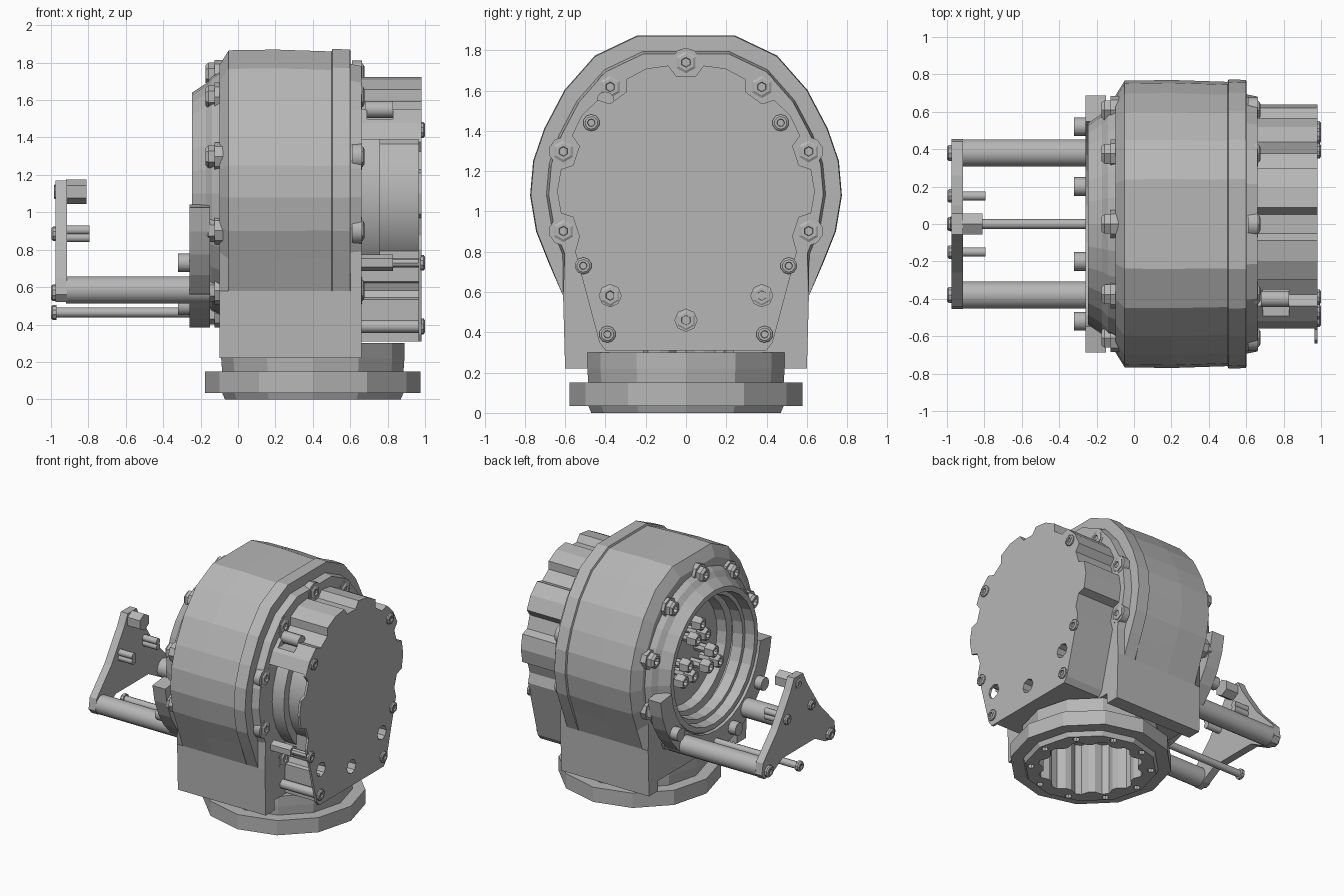
import bpy, bmesh, math
from math import sin, cos, pi, radians

if "Cube" in bpy.data.objects:
    bpy.data.objects.remove(bpy.data.objects["Cube"], do_unlink=True)

grey = bpy.data.materials.new("plain grey")
grey.use_nodes = True
grey.diffuse_color = (0.47, 0.47, 0.47, 1)
grey.node_tree.nodes["Principled BSDF"].inputs["Base Color"].default_value = (0.47, 0.47, 0.47, 1)
CZ = 1.1      # height of the main axis
BX = 0.4      # x of the base axis


def loft(name, rings, hollow=False, smooth=False):
    """Skin equal-length rings; hollow joins last to first instead of capping."""
    bm = bmesh.new()
    rows = [[bm.verts.new(p) for p in r] for r in rings]
    n = len(rows[0])
    pairs = list(zip(rows, rows[1:])) + ([(rows[-1], rows[0])] if hollow else [])
    for a, b in pairs:
        for i in range(n):
            j = (i + 1) % n
            bm.faces.new((a[i], a[j], b[j], b[i]))
    if not hollow:
        bm.faces.new(rows[0][::-1])
        bm.faces.new(rows[-1])
    bmesh.ops.recalc_face_normals(bm, faces=bm.faces)
    me = bpy.data.meshes.new(name)
    bm.to_mesh(me)
    bm.free()
    ob = bpy.data.objects.new(name, me)
    bpy.context.collection.objects.link(ob)
    me.materials.append(grey)
    if smooth:
        bpy.ops.object.select_all(action='DESELECT')
        ob.select_set(True)
        bpy.context.view_layer.objects.active = ob
        bpy.ops.object.shade_smooth_by_angle(angle=radians(40))
    return ob


def xring(x, r, n=24, y=0, z=CZ):
    return [(x, y + r * sin(2 * pi * i / n), z + r * cos(2 * pi * i / n)) for i in range(n)]


def zring(z, r, n=12, x=BX, y=0):
    return [(x + r * cos(2 * pi * i / n), y + r * sin(2 * pi * i / n), z) for i in range(n)]


def rod(name, x0, x1, r, y, z, n=16):
    return loft(name, [xring(x0, r, n, y, z), xring(x1, r, n, y, z)], smooth=n > 8)


def prism(name, outline, x0, x1):
    return loft(name, [[(x, y, z) for y, z in outline] for x in (x0, x1)])


def bolt(name, x0, x1, r, y, z, n=6):
    """Head with a chamfered rim and a socket; x1 is the outer end."""
    d = x1 - x0
    return loft(name, [xring(x0, r, n, y, z), xring(x0 + .7 * d, r, n, y, z), xring(x1, .75 * r, n, y, z),
                       xring(x1, .45 * r, n, y, z), xring(x0 + .5 * d, .4 * r, n, y, z)])


def cut(ob, *cutters):
    for c in cutters:
        m = ob.modifiers.new("cut", 'BOOLEAN')
        m.operation = 'DIFFERENCE'
        m.object = c
        m.solver = 'EXACT'
        bpy.context.view_layer.objects.active = ob
        bpy.ops.object.modifier_apply(modifier=m.name)


def mirror_outline(half):
    return half + [(-y, z) for y, z in reversed(half)]


helpers = []


def helper(ob):
    ob.hide_render = True
    helpers.append(ob)
    return ob


# main body: rounded top over a square foot
half = [(.24, 1.87), (.45, 1.77), (.6, 1.6), (.7, 1.41), (.755, 1.25), (.77, 1.08), (.74, .9),
        (.68, .75), (.61, .58), (.6, .22), (.49, .22), (.49, .3)]
outline = mirror_outline(half)


def section(x, s):
    return [(x, y * s, CZ + (z - CZ) * s) if z > .6 else (x, y, z) for y, z in outline]


body = loft("main_body", [section(x, s) for x, s in
            ((-.1, .89), (-.05, .995), (.2, 1), (.5, .987), (.505, 1.005), (.6, 1.0), (.602, .9), (.66, .885))])

# lobed bore in the base and round bowl in the left-hand face
lobes = [.35 + (.025 if i % 4 < 2 else -.015) for i in range(48)]


def lobed(z):
    return [(BX + r * cos(2 * pi * i / 48), r * sin(2 * pi * i / 48), z) for i, r in enumerate(lobes)]


bore = helper(loft("bore_cutter", [lobed(-.1), lobed(.4)]))
bowl = helper(rod("bowl_cutter", -.3, .02, .5, 0, CZ, 32))
cut(body, bore, bowl)

# base: lip, flange, collar
base = loft("base_flange", [zring(0, .47), zring(.035, .485), zring(.035, .577), zring(.15, .577),
                            zring(.15, .485), zring(.22, .49), zring(.3, .49)])
holes = [helper(loft("base_hole_cutter", [zring(z, .025, 8, BX + .425 * cos(a), .425 * sin(a)) for z in (-.05, .05)]))
         for a in [2 * pi * k / 10 for k in range(10)]]
cut(base, bore, *holes)

# stepped ring around the bowl
loft("bowl_ring", [xring(x, r, 28) for x, r in
                   ((-.09, .66), (-.14, .63), (-.17, .59), (-.245, .54), (-.245, .5), (-.17, .49),
                    (-.17, .46), (-.09, .45))], hollow=True)
loft("bowl_inner_step", [xring(x, r, 28) for x, r in ((.03, .5), (-.05, .5), (-.05, .43), (.03, .41))], hollow=True)

# ten bolts on each face of the body; the outer ones sit flush
for k in range(10):
    a = 2 * pi * k / 10
    y, z = .64 * sin(a), CZ + .64 * cos(a)
    rod("outer_boss", .61, .662, .072, y, z, 10)
    bolt("outer_bolt", .65, .675, .055, y, z)
    rod("inner_boss", -.08, -.125, .075, y, z, 8)
    bolt("inner_bolt", -.12, -.175, .06, y, z)

# three clusters of nuts on the bowl floor
for k in range(3):
    a = 2 * pi * k / 3
    for j in range(3):
        b = a + 2 * pi * j / 3
        y, z = .18 * sin(a) + .068 * sin(b), CZ + .18 * cos(a) + .068 * cos(b)
        rod("floor_stud", .03, -.1, .035, y, z, 8)
        bolt("floor_nut", -.08, -.15, .055, y, z)

# drive housing: fluted drum with a notch at each bolt, flat skirt below
edge = []
for k in range(4):
    for da, r in ((-8, .63), (-5, .575), (5, .575), (8, .63), (18, .64)):
        a = radians(36 * k + da)
        if a >= 0 and not (k == 3 and da > 5):
            edge.append((r * sin(a), CZ + r * cos(a)))
edge += [(.55, .8), (.43, .35), (.4, .31)]
plate_outline = mirror_outline(edge)
housing = prism("drive_housing", plate_outline, .65, .965)
plate = prism("cover_plate", plate_outline, .964, .982)
opening = helper(prism("opening_cutter", [(-1, .1), (-.36, .1), (-.36, 1.39), (-1, 1.39)], .6, .9645))
pocket = helper(prism("pocket_cutter", [(-.7, 1.5), (-.35, 1.5), (-.35, 1.8), (-.7, 1.8)], .69, .83))
ports = [helper(rod("port_cutter", .67, 1.1, .055, .64 * sin(a), CZ + .64 * cos(a), 8))
         for a in (radians(144), pi, radians(216))]
cut(housing, opening, pocket, *ports)
cut(plate, *ports)
rod("pocket_screw", .68, .83, .045, -.4, 1.55, 10)
rod("drive_disc", .65, .76, .52, 0, 1.08, 28)
rod("drive_core", .75, .966, .46, 0, 1.08, 28)

# cover screws and the posts in the open side
for s in (-1, 1):
    for y, z in ((.47, 1.44), (.51, .73), (.39, .39)):
        bolt("cover_screw", .975, 1.0, .042, s * y, z, 10)
rod("cover_post_lower", .65, .97, .035, -.39, .39, 10)
rod("side_post", .65, .83, .045, -.5, .73, 6)
rod("side_post_tip", .83, .97, .025, -.5, .73, 8)

# crescent mount hugging the lower part of the bowl ring
arc = [radians(96 + 168 * i / 16) for i in range(17)]
crescent = [(.69 * sin(a), CZ + .715 * cos(a)) for a in arc] + \
           [(.55 * sin(a), CZ + .55 * cos(a)) for a in reversed(arc)]
prism("crescent_mount", crescent, -.26, -.15)

# sensor bracket on two thick arms
prism("bracket_plate", mirror_outline([(.055, 1.17), (.1, 1.08), (.26, .84), (.44, .65), (.455, .56), (.42, .52),
                                       (.33, .53), (.2, .6)]), -.975, -.915)
rod("centre_rod", -.98, -.12, .027, 0, .465, 10)
bolt("centre_rod_head", -.97, -1.0, .04, 0, .465, 10)
rod("top_knob", -.92, -.81, .065, 0, 1.11, 6)
bolt("top_knob_screw", -.97, -.985, .04, 0, 1.11, 8)
for s in (-1, 1):
    rod("bracket_arm", -.92, -.15, .073, s * .38, .585)
    bolt("arm_screw", -.97, -1.0, .045, s * .38, .57, 10)
    for z in (.865, .905):
        rod("bracket_pin", -.92, -.795, .025, s * .15, z, 10)
    bolt("pin_screw", -.97, -.997, .038, s * .15, .885, 10)
    rod("mount_screw", -.25, -.32, .05, s * .52, .73, 12)
    rod("mount_screw", -.25, -.32, .05, s * .2, .5, 12)

for h in helpers:
    bpy.data.objects.remove(h, do_unlink=True)
